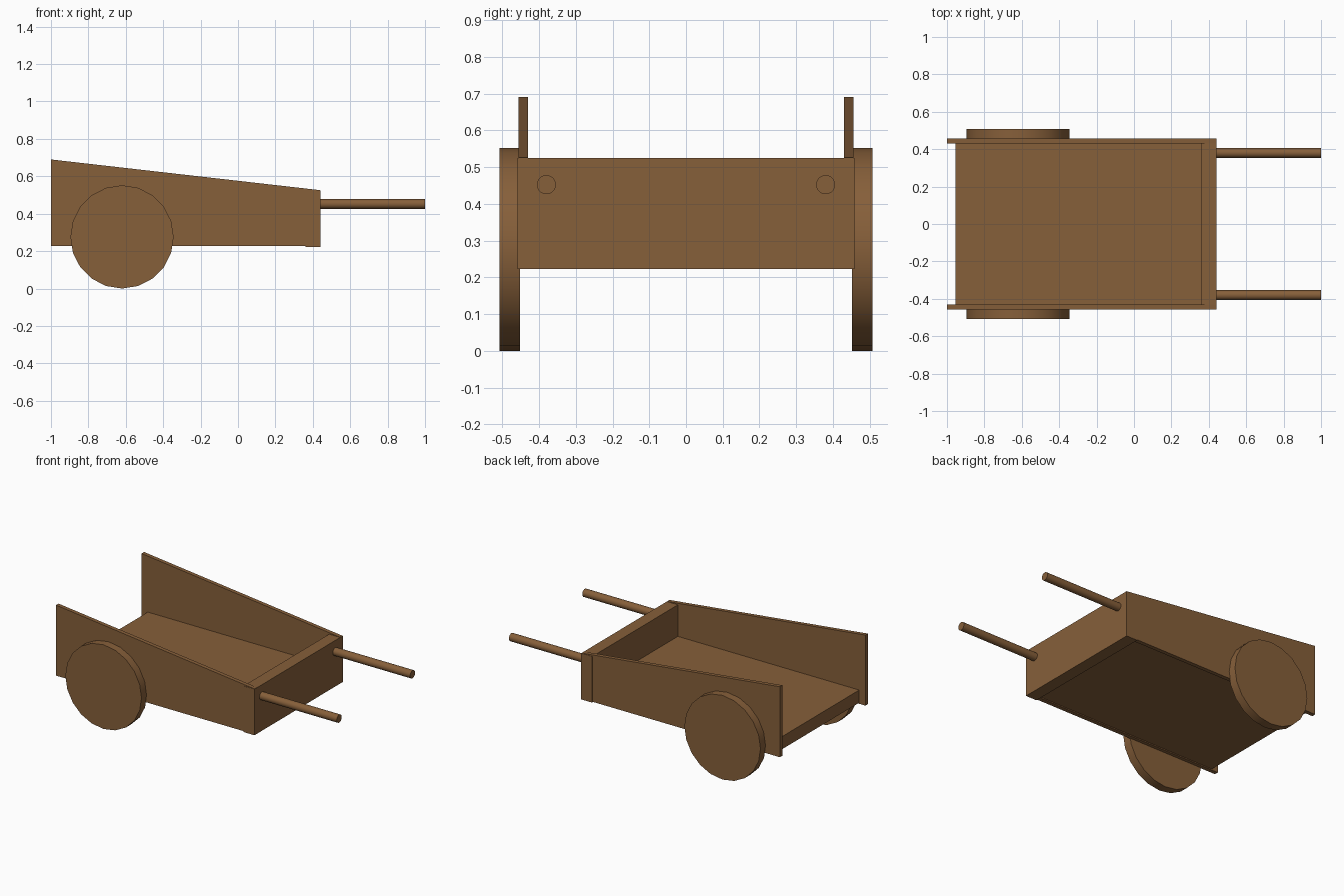
import bpy, bmesh, math

if "Cube" in bpy.data.objects:
    bpy.data.objects.remove(bpy.data.objects["Cube"])

wood = bpy.data.materials.new("brown wood")
wood.diffuse_color = (0.24, 0.115, 0.042, 1)
wood.use_nodes = True
wood.node_tree.nodes["Principled BSDF"].inputs["Base Color"].default_value = wood.diffuse_color


def finish(obj, name):
    obj.name = name
    obj.data.materials.append(wood)
    return obj


def box(name, x0, x1, y0, y1, z0, z1):
    bpy.ops.mesh.primitive_cube_add(size=1)
    obj = bpy.context.object
    for v in obj.data.vertices:
        v.co = ((x0 + x1) / 2 + v.co.x * (x1 - x0),
                (y0 + y1) / 2 + v.co.y * (y1 - y0),
                (z0 + z1) / 2 + v.co.z * (z1 - z0))
    return finish(obj, name)


def cylinder(name, radius, depth, loc, rot):
    bpy.ops.mesh.primitive_cylinder_add(vertices=20, radius=radius, depth=depth,
                                        location=loc, rotation=rot)
    bpy.ops.object.shade_smooth_by_angle(angle=math.radians(30))
    return finish(bpy.context.object, name)


def side_panel(name, y0, y1):
    # Sloped board profile extruded across its thickness
    profile = [(-1.0, 0.228), (0.438, 0.228), (0.438, 0.526), (-1.0, 0.69)]
    bm = bmesh.new()
    face = bm.faces.new([bm.verts.new((x, y0, z)) for x, z in profile])
    new = bmesh.ops.extrude_face_region(bm, geom=[face])["geom"]
    bmesh.ops.translate(bm, vec=(0, y1 - y0, 0),
                        verts=[g for g in new if isinstance(g, bmesh.types.BMVert)])
    bmesh.ops.recalc_face_normals(bm, faces=bm.faces)
    mesh = bpy.data.meshes.new(name)
    bm.to_mesh(mesh)
    bm.free()
    obj = bpy.data.objects.new(name, mesh)
    bpy.context.collection.objects.link(obj)
    return finish(obj, name)


# Cart bed and end board
box("floor", -0.955, 0.37, -0.435, 0.435, 0.235, 0.318)
box("end_board", 0.36, 0.44, -0.458, 0.458, 0.223, 0.525)

# Paired parts: side panels, wheels, handles
for label, s in (("near", -1), ("far", 1)):
    side_panel(f"{label}_side_panel", s * 0.43, s * 0.456)
    cylinder(f"{label}_wheel", 0.276, 0.056, (-0.62, s * 0.48, 0.276),
             (math.pi / 2, 0, 0))
    cylinder(f"{label}_handle", 0.026, 0.58, (0.71, s * 0.38, 0.452),
             (0, math.pi / 2, 0))
